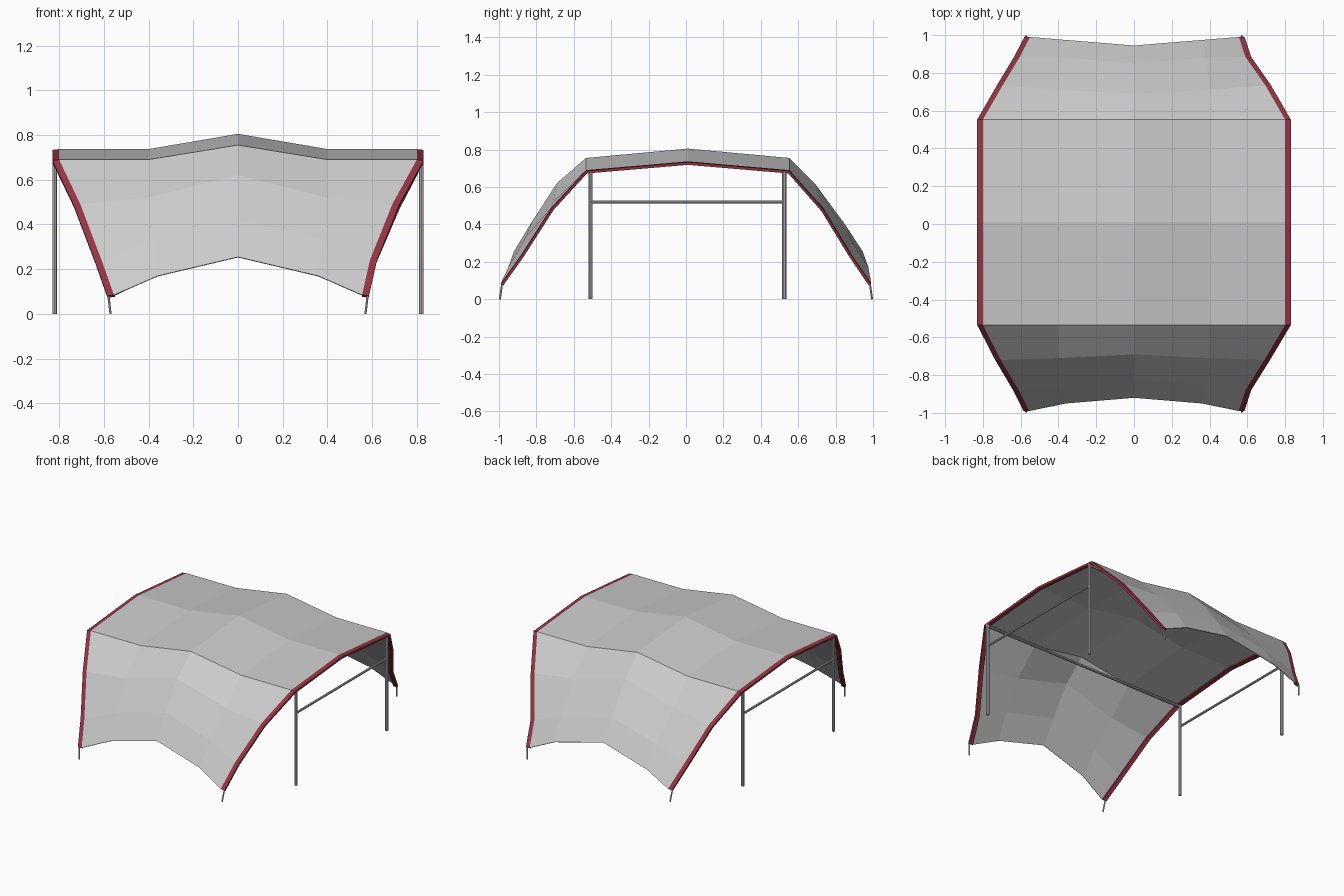
import bpy
from mathutils import Vector

if "Cube" in bpy.data.objects:
    bpy.data.objects.remove(bpy.data.objects["Cube"])

red = bpy.data.materials.new("trim_red")
red.diffuse_color = (0.30, 0.035, 0.055, 1)
red.use_nodes = True
red.node_tree.nodes["Principled BSDF"].inputs["Base Color"].default_value = red.diffuse_color

# Canopy cross rows, front to back:
# (centre y, z), (mid x, y, z), (edge y, z), left edge x, right edge x
ROWS = [
    ((-0.92, 0.255), (0.36, -0.95, 0.17), (-0.99, 0.085), -0.585, 0.585),
    ((-0.82, 0.42), (0.38, -0.855, 0.335), (-0.88, 0.24), -0.64, 0.62),
    ((-0.69, 0.62), (0.40, -0.71, 0.52), (-0.72, 0.49), -0.735, 0.72),
    ((-0.535, 0.755), (0.40, -0.535, 0.69), (-0.535, 0.69), -0.83, 0.83),
    ((0.01, 0.805), (0.40, 0.01, 0.737), (0.01, 0.737), -0.83, 0.83),
    ((0.553, 0.755), (0.40, 0.553, 0.69), (0.553, 0.69), -0.83, 0.83),
    ((0.69, 0.617), (0.40, 0.71, 0.52), (0.735, 0.485), -0.725, 0.725),
    ((0.85, 0.40), (0.38, 0.88, 0.32), (0.885, 0.24), -0.635, 0.62),
    ((0.945, 0.255), (0.37, 0.975, 0.17), (0.99, 0.085), -0.58, 0.585),
]
TRIM = 0.03


def strip(name, rows, thickness, mat=None):
    """Quad sheet through rows of points, thickened downward."""
    n = len(rows[0])
    verts = [p for r in rows for p in r]
    faces = [(i * n + j, i * n + j + 1, (i + 1) * n + j + 1, (i + 1) * n + j)
             for i in range(len(rows) - 1) for j in range(n - 1)]
    me = bpy.data.meshes.new(name)
    me.from_pydata(verts, [], faces)
    ob = bpy.data.objects.new(name, me)
    bpy.context.collection.objects.link(ob)
    if mat:
        me.materials.append(mat)
    m = ob.modifiers.new("thickness", 'SOLIDIFY')
    m.thickness = thickness
    m.offset = -1
    return ob


def rod(name, a, b, r):
    a, b = Vector(a), Vector(b)
    d = b - a
    bpy.ops.mesh.primitive_cylinder_add(vertices=10, radius=r, depth=d.length,
                                        location=(a + b) / 2)
    ob = bpy.context.object
    ob.name = name
    ob.rotation_euler = d.to_track_quat('Z', 'Y').to_euler()
    bpy.ops.object.shade_smooth_by_angle()
    return ob


# Fabric and the two coloured side borders
sheet, left, right = [], [], []
for (cy, cz), (mx, my, mz), (ey, ez), xl, xr in ROWS:
    li, ri = (xl + TRIM, ey, ez), (xr - TRIM, ey, ez)
    left.append([(xl, ey, ez - 0.004), li])
    right.append([ri, (xr, ey, ez - 0.004)])
    sheet.append([li, (-mx, my, mz), (0, cy, cz), (mx, my, mz), ri])
strip("canopy_fabric", sheet, 0.005)
strip("left_border", left, 0.015, red)
strip("right_border", right, 0.015, red)

# Frame: posts, side rails, top rails and corner pegs
FRONT, BACK = -0.51, 0.525
for sx, side in ((-1, "left"), (1, "right")):
    x = sx * 0.82
    for y, end in ((FRONT, "front"), (BACK, "back")):
        rod(f"{end}_{side}_post", (x, y, 0), (x, y, 0.68), 0.011)
        s = -1 if y < 0 else 1
        rod(f"{end}_{side}_peg", (sx * 0.58, s * 0.983, 0.085),
            (sx * 0.57, s * 0.995, 0), 0.005)
    rod(f"{side}_side_rail", (x, FRONT, 0.52), (x, BACK, 0.52), 0.008)
for y, end in ((FRONT, "front"), (BACK, "back")):
    rod(f"{end}_top_rail", (-0.82, y, 0.67), (0.82, y, 0.67), 0.009)
